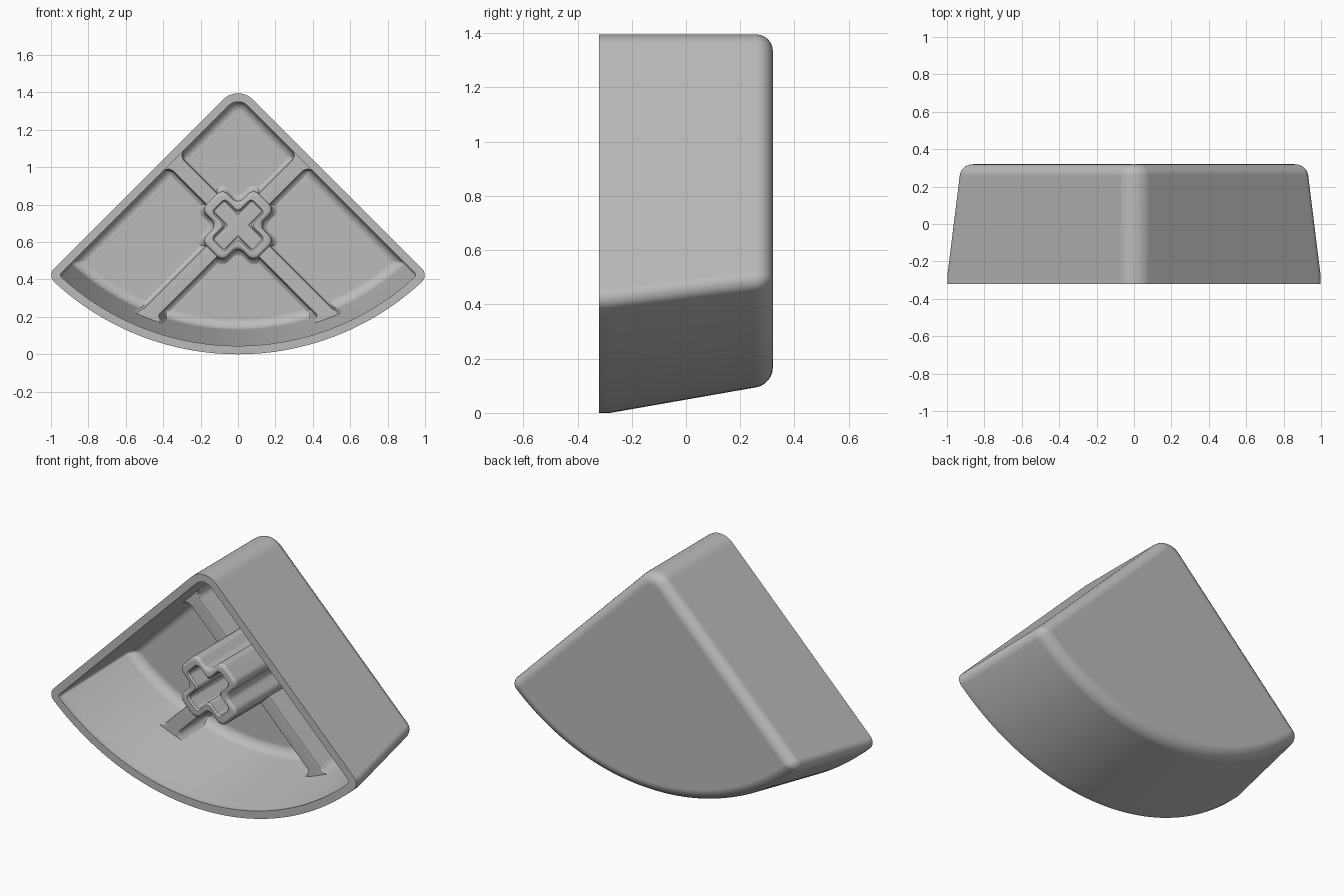
import bpy, bmesh
from math import sin, cos, pi, sqrt, atan2, radians
from mathutils import Vector

if "Cube" in bpy.data.objects:
    bpy.data.objects.remove(bpy.data.objects["Cube"], do_unlink=True)

APEX = 1.442                      # height of the sharp apex, also the arc radius
FRONT, BACK, FLOOR = -0.32, 0.32, 0.265
WALL = 0.045
CENTRE = Vector((0, APEX))
HUB = Vector((0, 0.69))

grey = bpy.data.materials.new("plain_grey")
grey.use_nodes = True
grey.diffuse_color = (0.5, 0.5, 0.5, 1)
grey.node_tree.nodes["Principled BSDF"].inputs["Base Color"].default_value = (0.5, 0.5, 0.5, 1)


def loft(name, rings):
    """Skin (y, outline) rings in order and cap both ends."""
    bm = bmesh.new()
    loops = [[bm.verts.new((p[0], y, p[1])) for p in pts] for y, pts in rings]
    count = len(loops[0])
    for a, b in zip(loops, loops[1:]):
        for i in range(count):
            j = (i + 1) % count
            bm.faces.new((a[i], a[j], b[j], b[i]))
    bm.faces.new(loops[0])
    bm.faces.new(loops[-1])
    bmesh.ops.recalc_face_normals(bm, faces=bm.faces)
    mesh = bpy.data.meshes.new(name)
    bm.to_mesh(mesh)
    bm.free()
    mesh.materials.append(grey)
    obj = bpy.data.objects.new(name, mesh)
    bpy.context.collection.objects.link(obj)
    bpy.ops.object.select_all(action="DESELECT")
    obj.select_set(True)
    bpy.context.view_layer.objects.active = obj
    bpy.ops.object.shade_smooth_by_angle(angle=radians(35))
    mod = obj.modifiers.new("even_shading", "WEIGHTED_NORMAL")
    mod.keep_sharp = True
    return obj


def arc(centre, r, a, b, n):
    return [centre + r * Vector((cos(a + (b - a) * i / n), sin(a + (b - a) * i / n)))
            for i in range(n + 1)]


def radius(y):
    """Radius of the curved wall, tapering towards the back."""
    return APEX - max(0, y + 0.28) * 0.175


def sector(inset, big_r, apex_r, corner_r):
    """Quarter-circle outline with rounded corners."""
    along = Vector((1, -1)).normalized()
    inward = Vector((-1, -1)).normalized()
    reach = sqrt((big_r - corner_r) ** 2 - (inset + corner_r) ** 2)
    spoke = inward * (inset + corner_r) + along * reach
    phi = atan2(spoke.y, spoke.x)
    top = Vector((0, APEX - sqrt(2) * (inset + apex_r)))
    half = arc(top, apex_r, pi / 2, pi / 4, 6)
    half += arc(CENTRE + spoke, corner_r, pi / 4, phi, 8)
    half += arc(CENTRE, big_r, phi, -pi / 2, 28)[1:]
    return half + [Vector((-p.x, p.y)) for p in half[-2:0:-1]]


# Shell: rounded back, outer wall, rim, inner wall, rounded floor
rings = []
for i in range(7):
    a = i / 6 * pi / 2
    g, y = 0.06 * (1 - sin(a)), BACK - 0.06 * (1 - cos(a))
    rings.append((y, sector(g, radius(y) - g, 0.113 - g, max(0.05 - g, 0.012))))
for y in (-0.28, FRONT):
    rings.append((y, sector(0, radius(y), 0.113, 0.05)))
for y in (FRONT, -0.28):
    rings.append((y, sector(WALL, radius(y) - WALL, 0.113 - WALL, 0.015)))
for i in range(7):
    a = i / 6 * pi / 2
    g, y = 0.05 * (1 - cos(a)), FLOOR - 0.05 * (1 - sin(a))
    rings.append((y, sector(WALL + g, radius(y) - WALL - g, 0.068 - g, 0.012)))
loft("shell", rings)


def cross(width, length, r):
    """Diagonal cross outline with rounded corners, around the hub."""
    pts = []
    for k in range(4):
        d = Vector((cos(pi / 4 + k * pi / 2), sin(pi / 4 + k * pi / 2)))
        n = Vector((-d.y, d.x))
        pts += [d * length - n * width, d * length + n * width, d * width + n * width]
    out = []
    for i, p in enumerate(pts):
        d1 = (pts[i - 1] - p).normalized()
        d2 = (pts[(i + 1) % len(pts)] - p).normalized()
        for k in range(6):
            t = k / 5 * pi / 2
            out.append(HUB + p + r * (d1 + d2 - d2 * cos(t) - d1 * sin(t)))
    return out


# Socket stem: flared foot, rounded lip and cross-shaped hole
rings = []
for i in range(6):
    a = i / 5 * pi / 2
    g = 0.04 * (1 - sin(a))
    rings.append((FLOOR + 0.005 - 0.04 * (1 - cos(a)), cross(0.08 + g, 0.198 + g, 0.04)))
for i in range(5):
    a = i / 4 * pi / 2
    g = 0.018 * (1 - cos(a))
    rings.append((-0.262 - 0.018 * sin(a), cross(0.08 - g, 0.198 - g, 0.04)))
rings.append((-0.28, cross(0.052, 0.152, 0.024)))
rings.append((-0.27, cross(0.044, 0.144, 0.02)))
rings.append((0.1, cross(0.044, 0.144, 0.02)))
loft("stem", rings)


def wall_distance(p, d, y):
    """Distance from p along d to the inner wall at depth y."""
    if d.y > 0:
        return APEX / sqrt(2) - WALL - p.dot(d)
    m = p - CENTRE
    b = m.dot(d)
    return -b + sqrt(b * b - m.dot(m) + (radius(y) - WALL) ** 2)


def rib_outline(d, w, y, flare=0.045):
    n = Vector((-d.y, d.x))
    sides = []
    for s in (-1, 1):
        near = HUB + n * s * w
        far = HUB + n * s * (w + flare)
        t0 = wall_distance(near, d, y) - flare
        t1 = wall_distance(far, d, y)
        side = [near]
        for k in range(7):
            a = k / 6 * pi / 2
            side.append(HUB + n * s * (w + flare * (1 - cos(a))) + d * (t0 + (t1 - t0) * sin(a)))
        side.append(far + d * (t1 + 0.015))
        sides.append(side)
    return sides[0] + sides[1][::-1]


# Four ribs from stem to walls, filleted into the floor
rib_levels = [(0.05, 0.034), (0.053, 0.039), (0.06, 0.042), (0.235, 0.042),
              (0.25, 0.046), (0.26, 0.054), (0.267, 0.072)]
for name, x, z in (("upper_left_rib", 1, 1), ("upper_right_rib", -1, 1),
                   ("lower_left_rib", 1, -1), ("lower_right_rib", -1, -1)):
    d = Vector((x, z)).normalized()
    loft(name, [(y, rib_outline(d, w, y)) for y, w in rib_levels])
